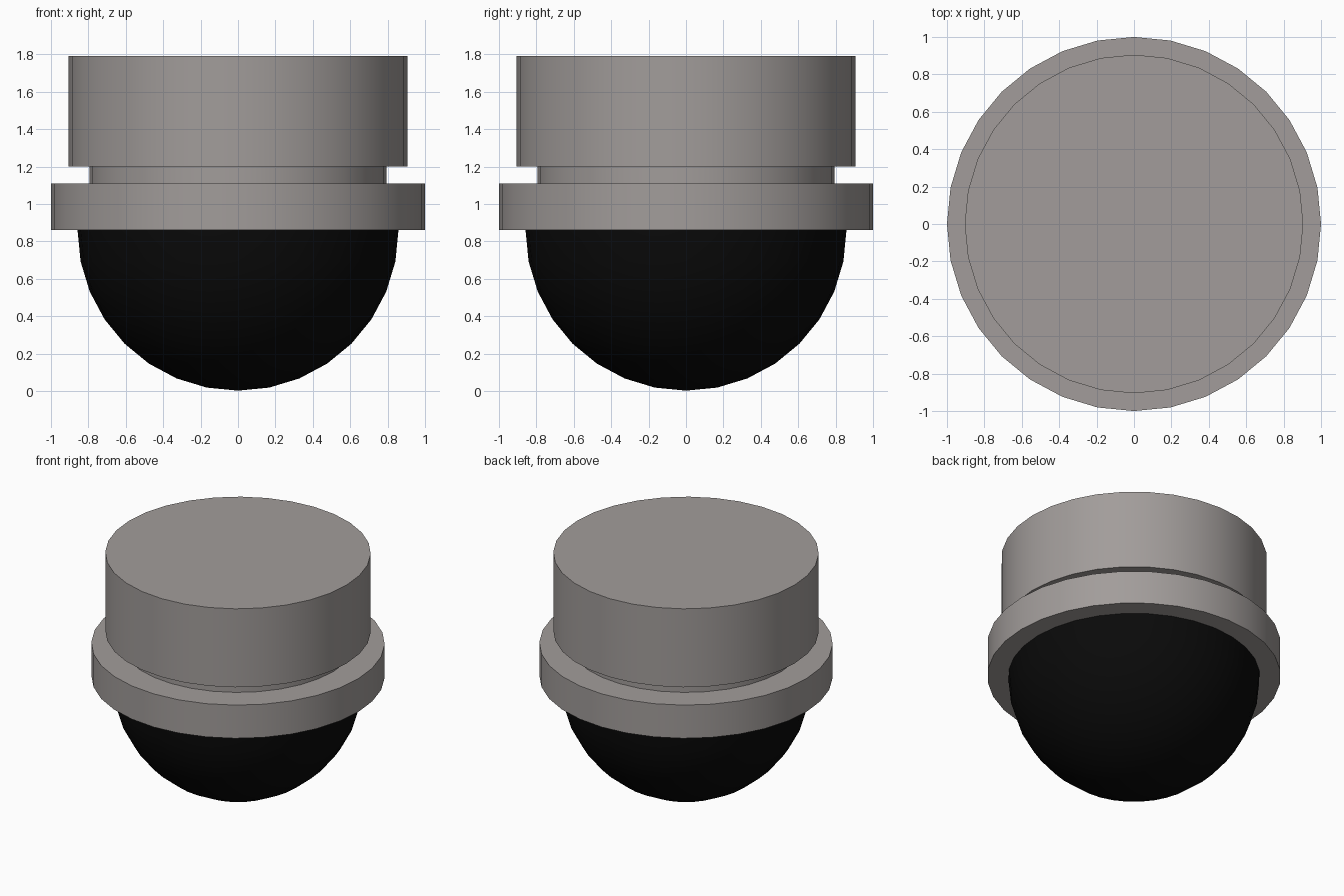
import bpy
import bmesh
from math import radians

SIDES = 32

if "Cube" in bpy.data.objects:
    bpy.data.objects.remove(bpy.data.objects["Cube"], do_unlink=True)


def make_material(name, color):
    mat = bpy.data.materials.new(name)
    mat.use_nodes = True
    mat.diffuse_color = color
    mat.node_tree.nodes["Principled BSDF"].inputs["Base Color"].default_value = color
    return mat


def finish(obj, name, mat):
    obj.name = name
    obj.data.materials.append(mat)
    bpy.ops.object.shade_smooth_by_angle(angle=radians(30))


def make_disc(name, radius, bottom, top, mat):
    bpy.ops.mesh.primitive_cylinder_add(
        vertices=SIDES, radius=radius, depth=top - bottom,
        location=(0, 0, (bottom + top) / 2))
    finish(bpy.context.object, name, mat)


grey = make_material("warm grey", (0.36, 0.335, 0.325, 1))
black = make_material("dome black", (0.003, 0.003, 0.003, 1))

# Housing: mounting base, recessed neck and wide collar
make_disc("mounting_base", 0.905, 1.2, 1.79, grey)
make_disc("recessed_neck", 0.795, 1.11, 1.2, grey)
make_disc("collar_ring", 1.0, 0.86, 1.11, grey)

# Dome: lower half of a sphere hanging under the collar
bpy.ops.mesh.primitive_uv_sphere_add(
    segments=SIDES, ring_count=SIDES // 2, radius=0.858, location=(0, 0, 0.86))
dome = bpy.context.object
bm = bmesh.new()
bm.from_mesh(dome.data)
upper = [v for v in bm.verts if v.co.z > 0.01]
bmesh.ops.delete(bm, geom=upper, context="VERTS")
bm.to_mesh(dome.data)
bm.free()
finish(dome, "dome_cover", black)
